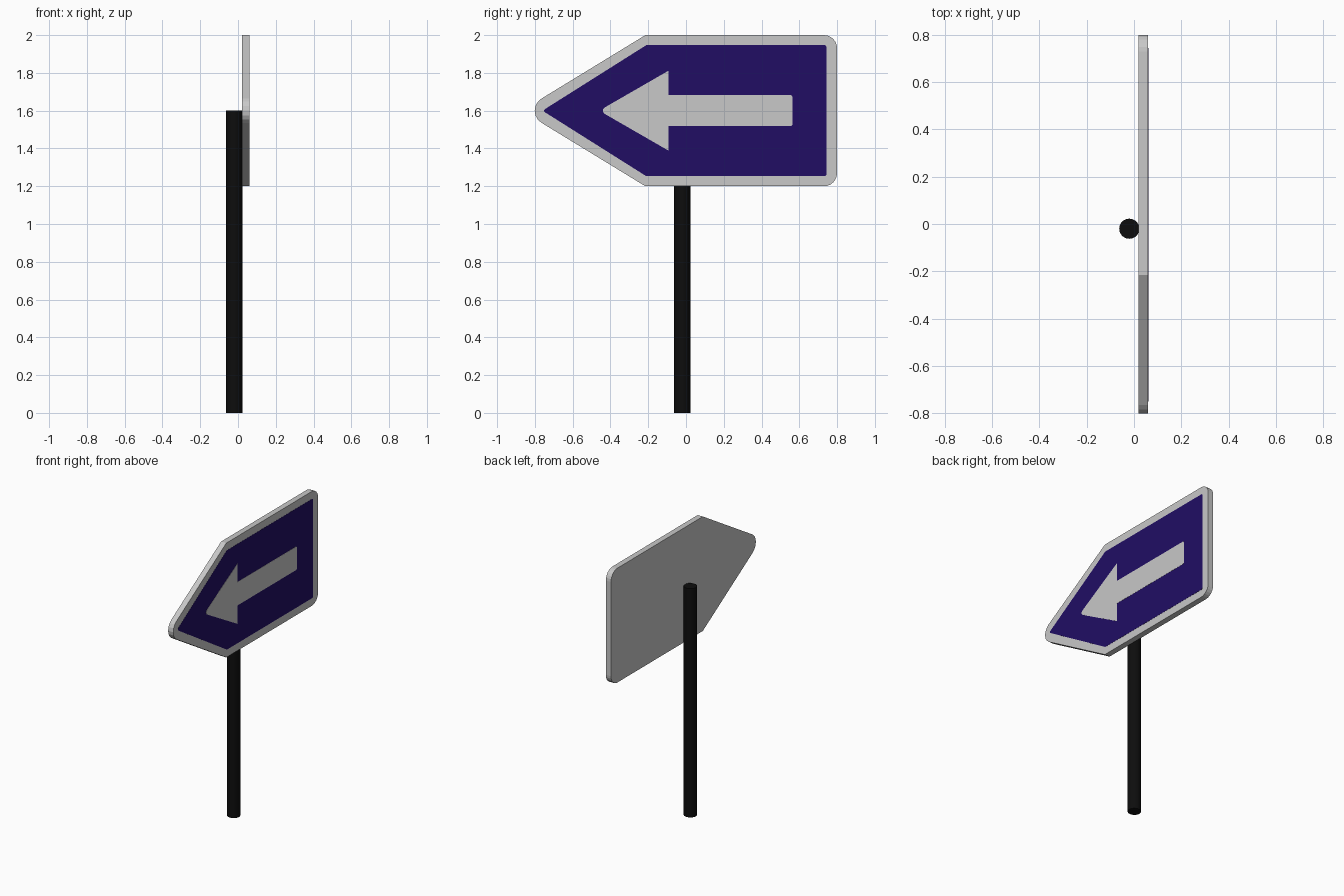
import bpy, bmesh, math
from mathutils import Vector

if "Cube" in bpy.data.objects:
    bpy.data.objects.remove(bpy.data.objects["Cube"])


def material(name, rgb):
    m = bpy.data.materials.new(name)
    m.diffuse_color = (*rgb, 1)
    m.use_nodes = True
    m.node_tree.nodes["Principled BSDF"].inputs["Base Color"].default_value = m.diffuse_color
    return m


GREY = material("light grey", (0.58, 0.58, 0.58))
BLUE = material("deep blue", (0.015, 0.004, 0.127))
BLACK = material("black", (0.004, 0.004, 0.004))
MID = 1.6  # height of the sign's centre line


def rounded(corners, steps=6):
    """Replace each (y, z, radius) corner by a tangent arc."""
    pts = []
    n = len(corners)
    for i, (y, z, r) in enumerate(corners):
        p = Vector((y, z))
        if r == 0:
            pts.append(p)
            continue
        a = (Vector(corners[i - 1][:2]) - p).normalized()
        b = (Vector(corners[(i + 1) % n][:2]) - p).normalized()
        half = a.angle(b) / 2
        centre = p + (a + b).normalized() * (r / math.sin(half))
        start = p + a * (r / math.tan(half)) - centre
        end = p + b * (r / math.tan(half)) - centre
        sweep = math.pi - 2 * half
        for k in range(steps + 1):
            t = k / steps
            pts.append(centre + (start * math.sin((1 - t) * sweep)
                                 + end * math.sin(t * sweep)) / math.sin(sweep))
    return pts


def plate(name, upper, x0, x1, mat):
    """Extrude a profile, mirrored about the centre line, from x0 to x1."""
    lower = [(y, -z, r) for y, z, r in reversed(upper) if z > 0]
    pts = rounded(upper + lower)
    bm = bmesh.new()
    face = bm.faces.new([bm.verts.new((x0, p.x, MID + p.y)) for p in pts])
    ext = bmesh.ops.extrude_face_region(bm, geom=[face])
    verts = [v for v in ext["geom"] if isinstance(v, bmesh.types.BMVert)]
    bmesh.ops.translate(bm, verts=verts, vec=(x1 - x0, 0, 0))
    bmesh.ops.recalc_face_normals(bm, faces=bm.faces)
    me = bpy.data.meshes.new(name)
    bm.to_mesh(me)
    bm.free()
    me.materials.append(mat)
    ob = bpy.data.objects.new(name, me)
    bpy.context.collection.objects.link(ob)
    return ob


# Sign board with a rounded point and rounded square end
plate("sign_board", [(-0.87, 0, 0.075), (-0.215, 0.4, 0), (0.8, 0.4, 0.07)],
      0.02, 0.06, GREY)

# Painted blue field and arrow, as very thin plates
plate("blue_field", [(-0.76, 0, 0.01), (-0.21, 0.347, 0), (0.743, 0.347, 0.01)],
      0.059, 0.061, BLUE)
plate("arrow", [(-0.46, 0, 0.02), (-0.092, 0.212, 0), (-0.092, 0.082, 0),
                (0.563, 0.082, 0.01)], 0.059, 0.062, GREY)

# Round post behind the board
bpy.ops.mesh.primitive_cylinder_add(vertices=32, radius=0.0425, depth=1.6,
                                    location=(-0.02, -0.02, 0.8))
post = bpy.context.object
post.name = "post"
post.data.materials.append(BLACK)
bpy.ops.object.shade_smooth_by_angle(angle=math.radians(30))
